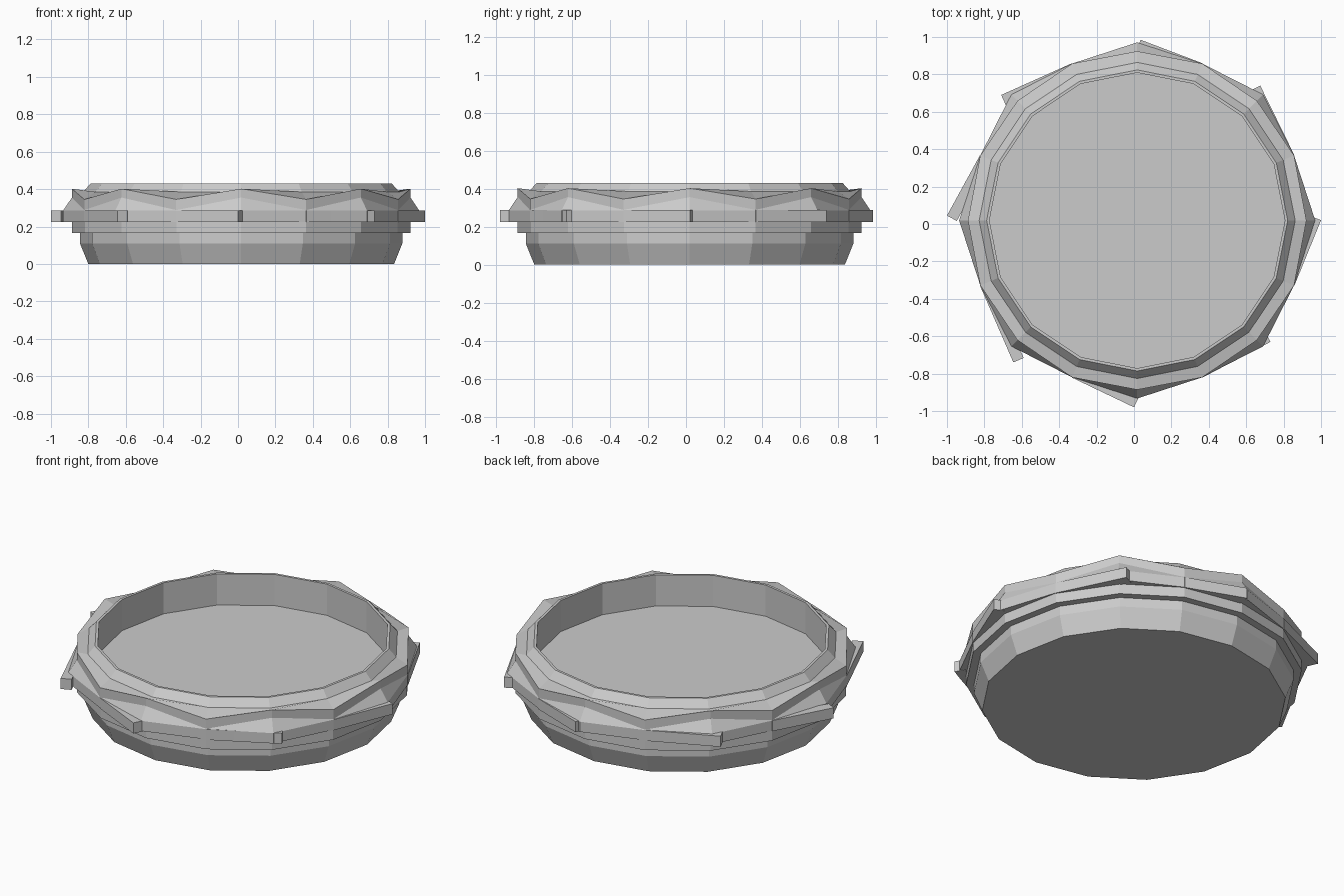
import bpy, bmesh
from math import sin, cos, radians
from mathutils import Vector

if "Cube" in bpy.data.objects:
    bpy.data.objects.remove(bpy.data.objects["Cube"])

CX, CY = 0.017, 0.019   # centre of the round tub
N = 16


def ring_point(i, r, z):
    a = radians(360 / N * i)
    return Vector((CX + r * cos(a), CY + r * sin(a), z))


def finish(bm, name):
    bmesh.ops.recalc_face_normals(bm, faces=bm.faces)
    me = bpy.data.meshes.new(name)
    bm.to_mesh(me)
    bm.free()
    ob = bpy.data.objects.new(name, me)
    bpy.context.collection.objects.link(ob)
    return ob


# Tub: rows of (radius, height) at even corners, then at odd corners
rows = [
    (0.8175, 0.0, 0.8175, 0.0),
    (0.862, 0.11, 0.862, 0.11),
    (0.862, 0.165, 0.862, 0.165),
    (0.905, 0.165, 0.905, 0.165),
    (0.905, 0.225, 0.905, 0.225),
    (0.952, 0.225, 0.908, 0.225),   # flared band
    (0.952, 0.285, 0.908, 0.285),
    (0.905, 0.355, 0.908, 0.288),   # wavy collar
    (0.905, 0.402, 0.908, 0.345),
    (0.845, 0.385, 0.845, 0.385),
    (0.805, 0.43, 0.805, 0.43),     # rim
    (0.79, 0.43, 0.79, 0.43),
    (0.79, 0.245, 0.79, 0.245),     # inner floor
]
bm = bmesh.new()
grid = [[bm.verts.new(ring_point(i, *(row[2:] if i % 2 else row[:2])))
         for i in range(N)] for row in rows]
for lo, hi in zip(grid, grid[1:]):
    for i in range(N):
        j = (i + 1) % N
        bm.faces.new((lo[i], lo[j], hi[j], hi[i]))
bm.faces.new(grid[0][::-1])
bm.faces.new(grid[-1])
finish(bm, "tub")

# Planks: each starts at an odd corner and its tip sticks out past the next even one
tips = [(1.0, 0.02), (0.675, 0.74), (0.035, 0.985), (-0.71, 0.69),
        (-1.0, 0.045), (-0.645, -0.74), (0.0, -0.98), (0.73, -0.63)]
for k, tip in enumerate(tips):
    start = ring_point(2 * k - 1, 0.91, 0.223)
    end = Vector((*tip, 0.223))
    d = (end - start).normalized()
    inward = Vector((-d.y, d.x, 0)) * 0.06
    bm = bmesh.new()
    face = bm.faces.new([bm.verts.new(p) for p in
                         (start, end, end + inward, start + inward)])
    ext = bmesh.ops.extrude_face_region(bm, geom=[face])
    bmesh.ops.translate(bm, vec=(0, 0, 0.063),
                        verts=[v for v in ext["geom"] if isinstance(v, bmesh.types.BMVert)])
    finish(bm, f"band_plank_{k + 1}")
